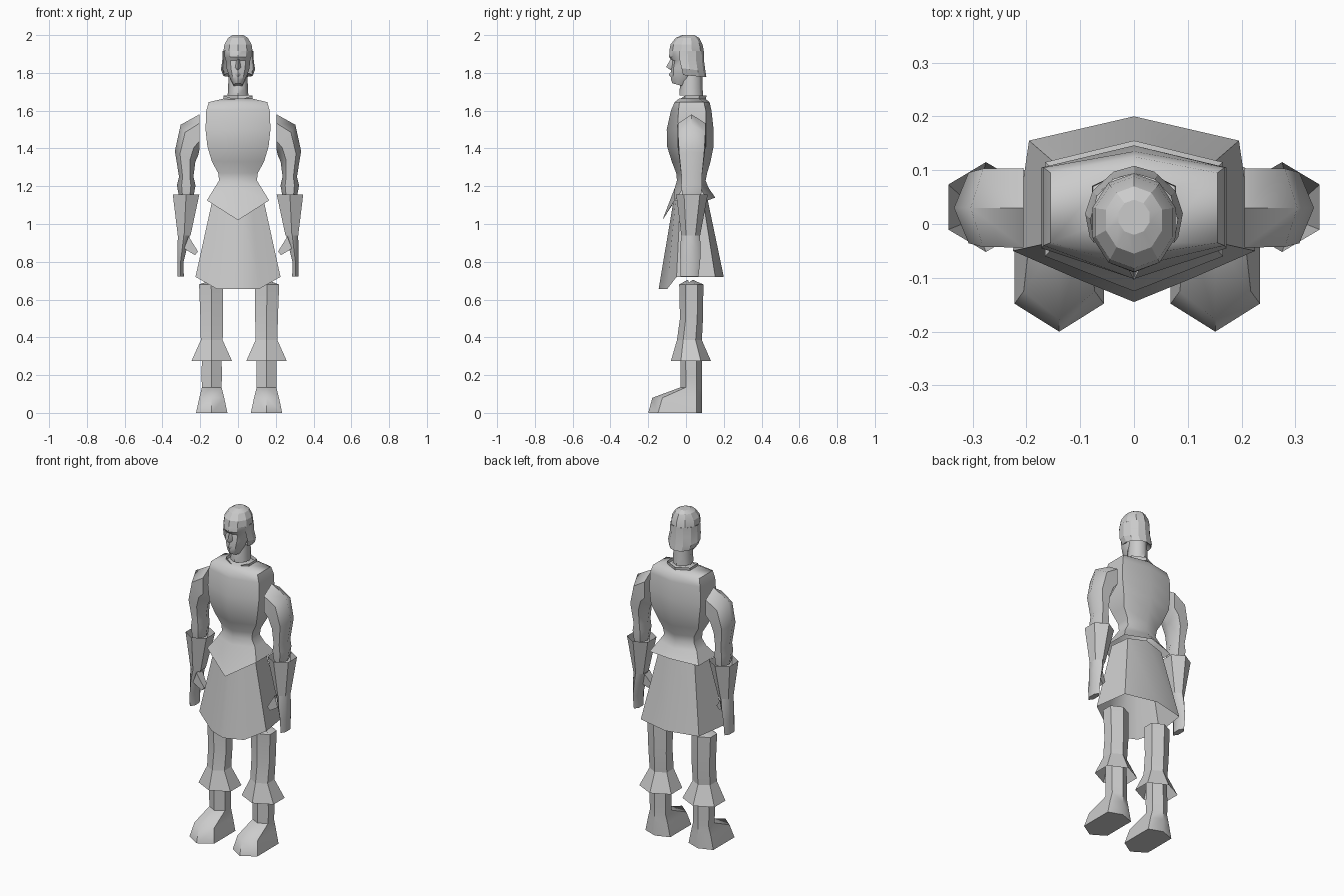
import bpy, bmesh, math
from mathutils import Vector

cube = bpy.data.objects.get("Cube")
if cube:
    bpy.data.objects.remove(cube, do_unlink=True)

grey = bpy.data.materials.new("plain grey")
grey.use_nodes = True
GREY = (0.6, 0.6, 0.6, 1)
grey.diffuse_color = GREY
grey.node_tree.nodes["Principled BSDF"].inputs["Base Color"].default_value = GREY


def finish(name, bm, angle=50):
    bmesh.ops.recalc_face_normals(bm, faces=bm.faces)
    me = bpy.data.meshes.new(name)
    bm.to_mesh(me)
    bm.free()
    me.materials.append(grey)
    ob = bpy.data.objects.new(name, me)
    bpy.context.collection.objects.link(ob)
    bpy.ops.object.select_all(action='DESELECT')
    ob.select_set(True)
    bpy.context.view_layer.objects.active = ob
    bpy.ops.object.shade_smooth_by_angle(angle=math.radians(angle))
    return ob


def loft(name, rings, start=False, end=False, closed=True, side=1, shift=0, angle=50):
    """Skin matching rings of points; side=-1 mirrors the part in x."""
    bm = bmesh.new()
    rows = [[bm.verts.new((side * p[0] + shift, p[1], p[2])) for p in r] for r in rings]
    n = len(rows[0])
    for a, b in zip(rows, rows[1:]):
        for i in range(n if closed else n - 1):
            j = (i + 1) % n
            bm.faces.new((a[i], a[j], b[j], b[i]))
    if start:
        bm.faces.new(rows[0])
    if end:
        bm.faces.new(rows[-1])
    return finish(name, bm, angle)


def hexring(z, x, f, b, cx=0, sf=None, sb=None, zf=None, zb=None):
    """Six points, with a corner at the front (f) and the back (b)."""
    sf = f + (b - f) * 0.25 if sf is None else sf
    sb = f + (b - f) * 0.75 if sb is None else sb
    zf = z if zf is None else zf
    zb = z if zb is None else zb
    return [(cx, f, zf), (cx + x, sf, z), (cx + x, sb, z),
            (cx, b, zb), (cx - x, sb, z), (cx - x, sf, z)]


def tilted(cx, z, u, v, deg, cy=0.03):
    """Six points round a sloping axis, with a corner on the outer side."""
    t = math.radians(deg)
    out = []
    for k in range(6):
        a = math.pi * k / 3
        d = u * math.cos(a)
        out.append((cx + d * math.cos(t), cy + v * math.sin(a), z + d * math.sin(t)))
    return out


def oval(z, x, f, b, n=12, a0=-90, a1=270, tilt=0):
    """Ellipse, or an arc of one, from front f to back b."""
    steps = n if a1 - a0 >= 360 else n - 1
    pts = []
    for k in range(n):
        a = math.radians(a0 + (a1 - a0) * k / steps)
        s = math.sin(a)
        pts.append((x * math.cos(a), (f + b) / 2 + (b - f) / 2 * s, z + tilt * s))
    return pts


# Jacket: pinched waist, pointed hem at the front
loft("jacket", [
    hexring(1.665, .07, -.035, .10),
    hexring(1.645, .155, -.06, .125, sf=-.035, sb=.095),
    hexring(1.60, .168, -.08, .135, sf=-.04, sb=.105),
    hexring(1.50, .172, -.102, .146, sf=-.045, sb=.105),
    hexring(1.41, .162, -.10, .146, sf=-.045, sb=.105),
    hexring(1.33, .138, -.075, .13),
    hexring(1.27, .105, -.052, .112),
    hexring(1.23, .10, -.048, .104),
    hexring(1.19, .125, -.06, .12),
    hexring(1.125, .165, -.125, .155, sf=-.06, sb=.115, zf=1.02, zb=1.14)], start=True)

# Collar standing round the neck opening
loft("collar", [
    hexring(1.655, .075, -.04, .105),
    hexring(1.68, .078, -.042, .108, zf=1.655)])


# Skirt with a longer front panel
def skirt_ring(half):
    return half + [(-x, y, z) for x, y, z in reversed(half[1:-1])]


loft("skirt", [
    skirt_ring([(0, -.065, 1.13), (.07, -.055, 1.13), (.135, -.03, 1.13),
                (.12, .09, 1.13), (0, .11, 1.15)]),
    skirt_ring([(0, -.145, .655), (.11, -.10, .655), (.225, -.05, .72),
                (.195, .155, .72), (0, .20, .72)])])

for side, word in ((1, "left"), (-1, "right")):
    # Sleeve from the cut shoulder to the wrist
    loft(word + "_sleeve", [
        tilted(.205, 1.485, .095, .085, 90),
        tilted(.257, 1.445, .093, .084, 60),
        tilted(.280, 1.358, .061, .076, 27),
        tilted(.274, 1.25, .038, .062, 0),
        tilted(.274, 1.205, .049, .064, 0),
        tilted(.274, 1.14, .038, .056, 0)], start=True, side=side)

    # Flared glove cuff, open at the top
    loft(word + "_glove_cuff", [
        hexring(1.155, .070, -.052, .115, .275),
        hexring(.94, .034, -.025, .075, .285)], side=side)

    # Mitten hand
    loft(word + "_hand", [
        hexring(.95, .032, -.022, .072, .286),
        hexring(.88, .026, -.032, .078, .294),
        hexring(.80, .016, -.030, .075, .304),
        hexring(.722, .017, -.028, .066, .304)], end=True, side=side)
    loft(word + "_thumb", [
        [(.262, -.025, .935), (.262, .03, .935), (.285, .03, .87), (.285, -.025, .87)],
        [(.212, -.022, .855), (.212, .008, .855), (.228, .008, .835), (.228, -.022, .835)]],
        end=True, side=side)

    # Legs sit very slightly off centre
    c, off = .145, .006
    loft(word + "_thigh", [
        hexring(.69, .008, .01, .035, c - .005, zf=.705, zb=.705),
        hexring(.68, .064, -.036, .092, c + .003),
        hexring(.50, .060, -.032, .090, c),
        hexring(.385, .058, -.048, .084, c)], start=True, side=side, shift=off)
    loft(word + "_boot_cuff", [
        hexring(.385, .058, -.048, .084, c),
        hexring(.275, .107, -.08, .132, c)], side=side, shift=off)

    # Boot with a long pointed toe
    loft(word + "_boot", [
        hexring(.38, .050, -.03, .083, c),
        hexring(.20, .054, -.03, .085, c),
        hexring(.135, .052, -.03, .085, c),
        hexring(.08, .066, -.178, .085, c, sf=-.125, sb=.055),
        hexring(0, .083, -.20, .085, c, sf=-.148, sb=.055)],
        end=True, side=side, shift=off)

# Neck
loft("neck", [
    oval(1.68, .055, -.035, .09, 8),
    oval(1.72, .052, -.033, .088, 8),
    oval(1.84, .050, -.02, .085, 8)], start=True)

# Face and skull
loft("head", [
    oval(1.735, .024, -.072, .0, 10, tilt=-.01),
    oval(1.755, .036, -.080, .03, 10, tilt=-.01),
    oval(1.785, .050, -.080, .05, 10),
    oval(1.825, .064, -.080, .07, 10),
    oval(1.865, .068, -.074, .08, 10),
    oval(1.885, .074, -.090, .085, 10),
    oval(1.94, .074, -.084, .085, 10),
    oval(1.975, .055, -.06, .065, 10)], start=True, end=True, angle=35)

# Nose and lips
loft("nose", [
    [(-.008, -.068, 1.88), (.008, -.068, 1.88), (0, -.078, 1.88)],
    [(-.018, -.068, 1.828), (.018, -.068, 1.828), (0, -.105, 1.832)],
    [(-.010, -.068, 1.815), (.010, -.068, 1.815), (0, -.082, 1.815)]], start=True, end=True)
loft("lips", [
    [(-.022, -.066, 1.80), (0, -.084, 1.803), (.022, -.066, 1.80)],
    [(-.020, -.068, 1.79), (0, -.091, 1.79), (.020, -.068, 1.79)],
    [(-.014, -.066, 1.778), (0, -.080, 1.776), (.014, -.066, 1.778)]], start=True, end=True)

# Hair: rounded crown, then a bob round the sides and back
loft("hair_crown", [
    oval(2.0, .03, -.02, .045, 10),
    oval(1.985, .055, -.055, .07, 10),
    oval(1.95, .076, -.082, .088, 10),
    oval(1.915, .081, -.089, .094, 10)], start=True, angle=20)
arc = dict(n=9, a0=-25, a1=205)
loft("hair_bob", [
    oval(1.915, .081, -.089, .094, **arc),
    oval(1.86, .084, -.085, .096, **arc),
    oval(1.82, .091, -.075, .103, tilt=-.012, **arc),
    oval(1.785, .078, -.065, .108, tilt=-.008, **arc),
    oval(1.80, .060, -.04, .08, **arc)], closed=False, angle=20)
